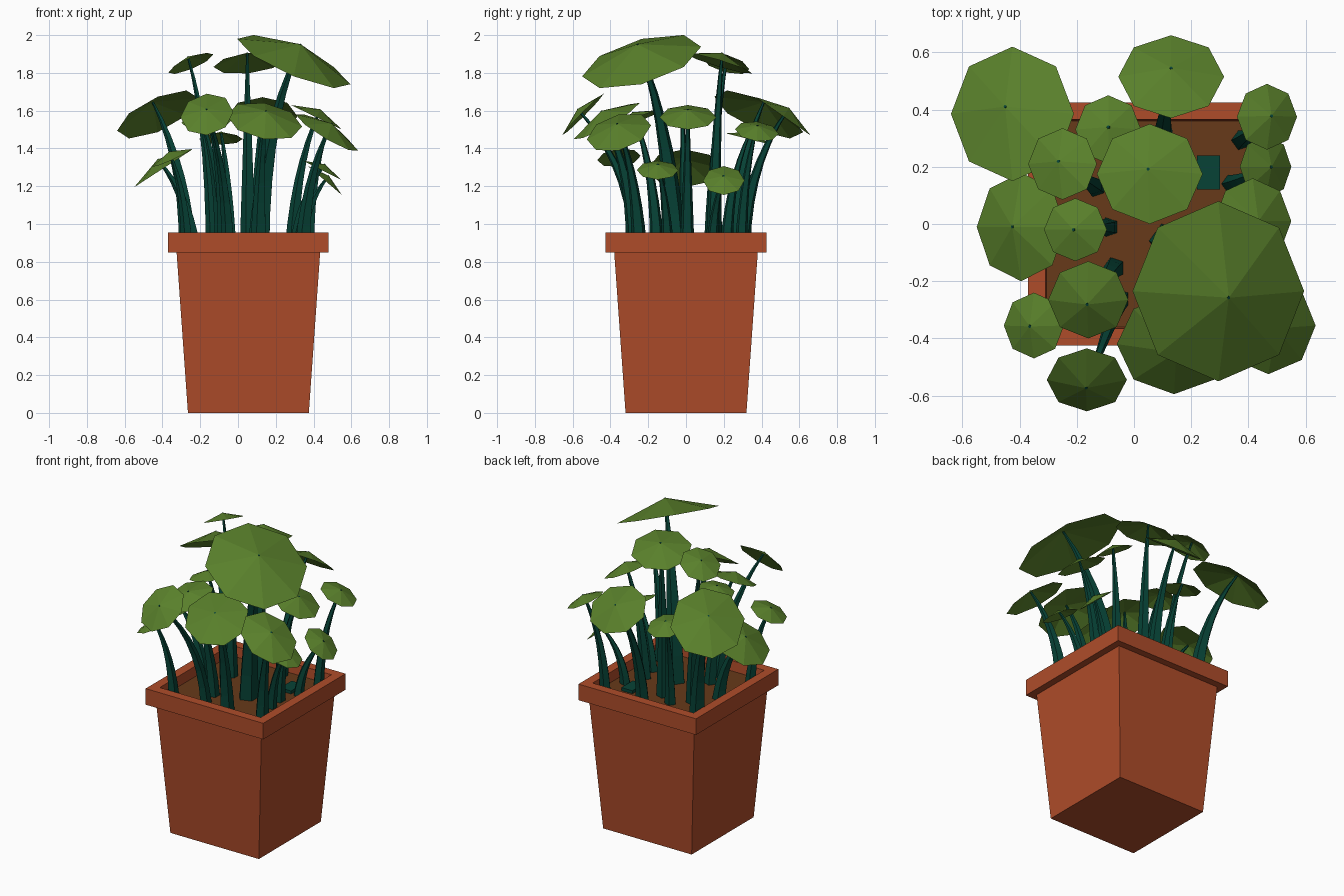
import bpy
import bmesh
from math import cos, sin, pi
from mathutils import Vector

default_cube = bpy.data.objects.get("Cube")
if default_cube:
    bpy.data.objects.remove(default_cube)


def make_material(name, red, green, blue):
    material = bpy.data.materials.new(name)
    material.use_nodes = True
    colour = (red, green, blue, 1)
    material.diffuse_color = colour
    shader = material.node_tree.nodes["Principled BSDF"]
    shader.inputs["Base Color"].default_value = colour
    shader.inputs["Roughness"].default_value = 0.9
    return material


TERRACOTTA = make_material("terracotta", 0.43, 0.073, 0.023)
SOIL = make_material("soil brown", 0.135, 0.042, 0.01)
LEAF = make_material("leaf green", 0.1, 0.215, 0.024)
STEM = make_material("stem teal", 0.002, 0.055, 0.037)

POT_X = 0.055
SOIL_Z = 0.89


def finish(bm, name, material):
    mesh = bpy.data.meshes.new(name)
    bm.to_mesh(mesh)
    bm.free()
    mesh.materials.append(material)
    obj = bpy.data.objects.new(name, mesh)
    bpy.context.collection.objects.link(obj)


def loft(name, rings, material):
    """Skin a list of equal-length point rings and cap both ends."""
    bm = bmesh.new()
    loops = [[bm.verts.new(p) for p in ring] for ring in rings]
    count = len(loops[0])
    for lower, upper in zip(loops, loops[1:]):
        for i in range(count):
            j = (i + 1) % count
            bm.faces.new((lower[i], lower[j], upper[j], upper[i]))
    bm.faces.new(loops[0][::-1])
    bm.faces.new(loops[-1])
    bmesh.ops.recalc_face_normals(bm, faces=bm.faces)
    finish(bm, name, material)


def rectangle(x, y, half_x, half_y, z):
    corners = ((-1, -1), (1, -1), (1, 1), (-1, 1))
    return [(x + half_x * sx, y + half_y * sy, z) for sx, sy in corners]


def pot_square(half, z):
    return rectangle(POT_X, 0, half, half, z)


# Pot: square profile from the base, around the rim, down to the soil
pot_profile = [(0.32, 0), (0.38, 0.85), (0.425, 0.85),
               (0.425, 0.955), (0.365, 0.955), (0.36, SOIL_Z - 0.02)]
loft("pot", [pot_square(half, z) for half, z in pot_profile], TERRACOTTA)
loft("soil", [pot_square(0.361, SOIL_Z - 0.015),
              pot_square(0.361, SOIL_Z)], SOIL)


def make_leaf(name, centre, radius_x, radius_y, slope_x, slope_y):
    """Eight-sided cone over a tilted plane; returns its apex."""
    normal = Vector((-slope_x, -slope_y, 1)).normalized()
    apex = centre + normal * 0.33 * (radius_x + radius_y) / 2
    bm = bmesh.new()
    tip = bm.verts.new(apex)
    rim = []
    for i in range(8):
        dx = radius_x * cos(i * pi / 4)
        dy = radius_y * sin(i * pi / 4)
        offset = Vector((dx, dy, slope_x * dx + slope_y * dy))
        rim.append(bm.verts.new(centre + offset))
    for i in range(8):
        bm.faces.new((tip, rim[i], rim[(i + 1) % 8]))
    finish(bm, name, LEAF)
    return apex


def make_stem(name, base, tip, thickness):
    """Tapered stem that rises upright, then leans out to the leaf."""
    bend = base.lerp(tip, 0.12)
    bend.z = base.z + 0.6 * (tip.z - base.z)
    rings = []
    steps = 7
    for s in range(steps + 1):
        t = s / steps
        point = base.lerp(bend, t).lerp(bend.lerp(tip, t), t)
        tangent = (bend - base).lerp(tip - bend, t).normalized()
        side = tangent.cross(Vector((0, 1, 0))).normalized()
        across = tangent.cross(side)
        radius = thickness * (1 - t) + 0.006
        rings.append([point + radius * (side * cos(a) + across * sin(a))
                      for a in (k * 2 * pi / 5 for k in range(5))])
    loft(name, rings, STEM)


# Leaves: x, y, z, radius x, radius y, slope x, slope y, stem root spread
leaves = [
    (-0.425, 0.385, 1.58, 0.215, 0.235, 0.4, -0.4, 0.66),
    (-0.395, -0.01, 1.295, 0.155, 0.19, 0.65, 0, 0.65),
    (-0.35, -0.355, 1.35, 0.105, 0.115, 0.45, 0.1, 0.8),
    (-0.165, -0.545, 1.58, 0.14, 0.11, 0.1, 1, 0.48),
    (-0.25, 0.21, 1.85, 0.12, 0.125, 0.4, -0.25, 0.62),
    (-0.205, -0.02, 1.58, 0.11, 0.11, 0.2, 0, 0.55),
    (-0.16, -0.265, 1.55, 0.14, 0.135, 0.1, 0.4, 0.58),
    (-0.09, 0.33, 1.45, 0.115, 0.12, 0, -0.25, 0.65),
    (0.055, 0.175, 1.85, 0.185, 0.175, 0.1, -0.3, 0.85),
    (0.13, 0.515, 1.57, 0.185, 0.145, 0, -0.7, 0.6),
    (0.14, -0.42, 1.545, 0.2, 0.175, -0.15, 0.55, 0.65),
    (0.47, -0.355, 1.485, 0.165, 0.17, -0.58, 0.22, 0.7),
    (0.295, -0.235, 1.86, 0.3, 0.315, -0.4, 0.25, 0.25),
    (0.465, 0.375, 1.49, 0.105, 0.115, -0.5, -0.1, 0.78),
    (0.415, 0.01, 1.565, 0.135, 0.15, -0.48, 0, 0.65),
    (0.46, 0.2, 1.23, 0.09, 0.11, -0.85, 0, 0.7),
    (0.445, -0.15, 1.285, 0.1, 0.11, -0.5, 0, 0.65),
]

for n, (x, y, z, rx, ry, sx, sy, spread) in enumerate(leaves, 1):
    apex = make_leaf(f"leaf_{n}", Vector((x, y, z)), rx, ry, sx, sy)
    root = Vector((POT_X + spread * (x - POT_X),
                   max(-0.3, min(0.3, spread * y)), SOIL_Z - 0.01))
    make_stem(f"stem_{n}", root, apex, 0.014 + 0.07 * (rx + ry))

# Short cut stump lying level with the soil
loft("stem_stump", [rectangle(0.26, 0.18, 0.04, 0.06, SOIL_Z + dz)
                    for dz in (-0.01, 0.02)], STEM)
